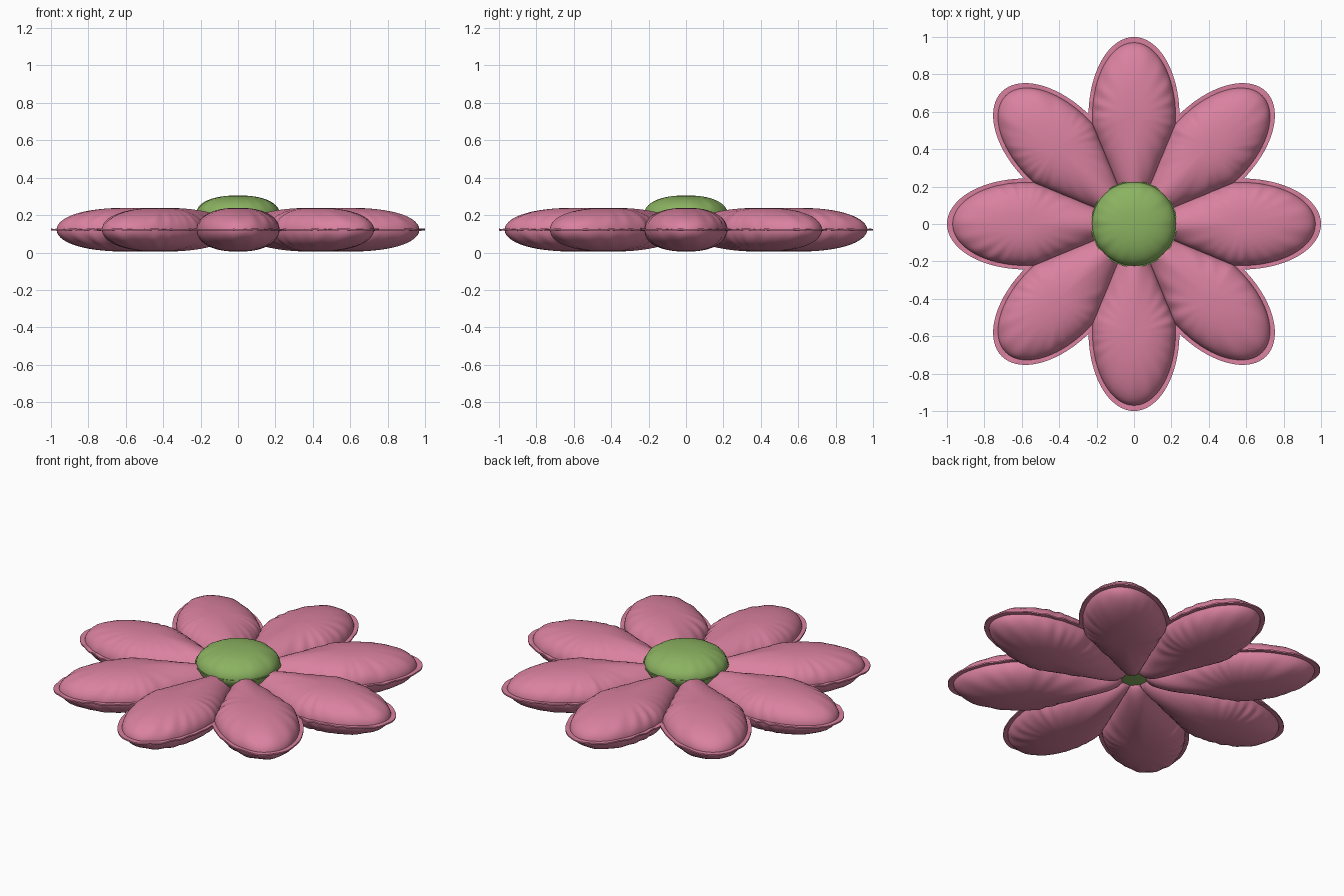
import bpy, bmesh, math, random
from mathutils import Matrix

if "Cube" in bpy.data.objects:
    bpy.data.objects.remove(bpy.data.objects["Cube"])

random.seed(4)
WEDGE = math.tan(math.pi / 8)
CX = 0.58          # centre of a petal's puff along its length


def material(name, col):
    m = bpy.data.materials.new(name)
    m.diffuse_color = (*col, 1)
    m.use_nodes = True
    m.node_tree.nodes["Principled BSDF"].inputs["Base Color"].default_value = m.diffuse_color
    return m


def petal_radius(t, grow):
    """Distance from petal centre to outline: ellipse clipped by neighbouring petals."""
    c, s = math.cos(t), abs(math.sin(t))
    a = (0.39 if c > 0 else 0.52) + (grow if c > 0 else 0)
    b = 0.222 + grow * 0.7
    d = 1 / math.sqrt((c / a) ** 2 + (s / b) ** 2)
    den = s - WEDGE * c
    if den > 1e-4:
        d = min(d, (WEDGE * CX + 0.003) / den)
    return d


def pillow(name, body, rim, z, h, seg, rings, wrinkle, mat):
    """Stuffed cushion: puffed top and bottom, meeting in a thin flat sewn rim."""
    bm = bmesh.new()
    waves = [(random.randint(9, 26), random.uniform(0, 6.28)) for _ in range(5)]
    rippl = [sum(math.sin(k * 2 * math.pi * i / seg + p) for k, p in waves) / 3
             for i in range(seg)]
    loops = {}
    for side in (1, -1):
        pole = bm.verts.new((0, 0, z + side * h))
        prev = None
        for j in range(1, rings + 3):
            ring = []
            for i in range(seg):
                t = 2 * math.pi * i / seg
                d = body(t)
                if j <= rings:
                    s = math.sin(j / rings * math.pi / 2)
                    d *= s
                    up = h * max(0, 1 - s ** 2.4) ** 0.5
                    up *= 1 + wrinkle * rippl[i] * s ** 6
                    up = max(up, 0.003)
                else:
                    f = j - rings
                    d += max(rim(t) - d, 0.001) * f / 2
                    up = 0.004
                wave = 0.003 * rippl[i] * (j / (rings + 2)) ** 8
                ring.append(bm.verts.new((d * math.cos(t), d * math.sin(t),
                                          z + side * up + wave)))
            for i in range(seg):
                n = (i + 1) % seg
                if prev:
                    bm.faces.new((prev[i], ring[i], ring[n], prev[n]))
                else:
                    bm.faces.new((pole, ring[i], ring[n]))
            prev = ring
        loops[side] = prev
    for i in range(seg):
        n = (i + 1) % seg
        bm.faces.new((loops[1][i], loops[-1][i], loops[-1][n], loops[1][n]))
    bmesh.ops.recalc_face_normals(bm, faces=bm.faces[:])
    me = bpy.data.meshes.new(name)
    bm.to_mesh(me)
    bm.free()
    me.materials.append(mat)
    ob = bpy.data.objects.new(name, me)
    bpy.context.collection.objects.link(ob)
    for o in bpy.context.selected_objects:
        o.select_set(False)
    ob.select_set(True)
    bpy.context.view_layer.objects.active = ob
    bpy.ops.object.shade_smooth_by_angle(angle=math.radians(50))
    return ob


pink = material("pink_fabric", (0.70, 0.22, 0.35))
green = material("green_fabric", (0.26, 0.45, 0.12))

# Eight petals around the centre
for k in range(8):
    petal = pillow(f"petal_{k + 1}", lambda t: petal_radius(t, 0),
                   lambda t: petal_radius(t, 0.03),
                   0.122, 0.117, 120, 14, 0.13, pink)
    petal.data.transform(Matrix.Rotation(k * math.pi / 4, 4, 'Z')
                         @ Matrix.Translation((CX, 0, 0)))

# Round button cushion in the middle
pillow("flower_centre", lambda t: 0.224, lambda t: 0.23,
       0.205, 0.1, 96, 14, 0.13, green)
